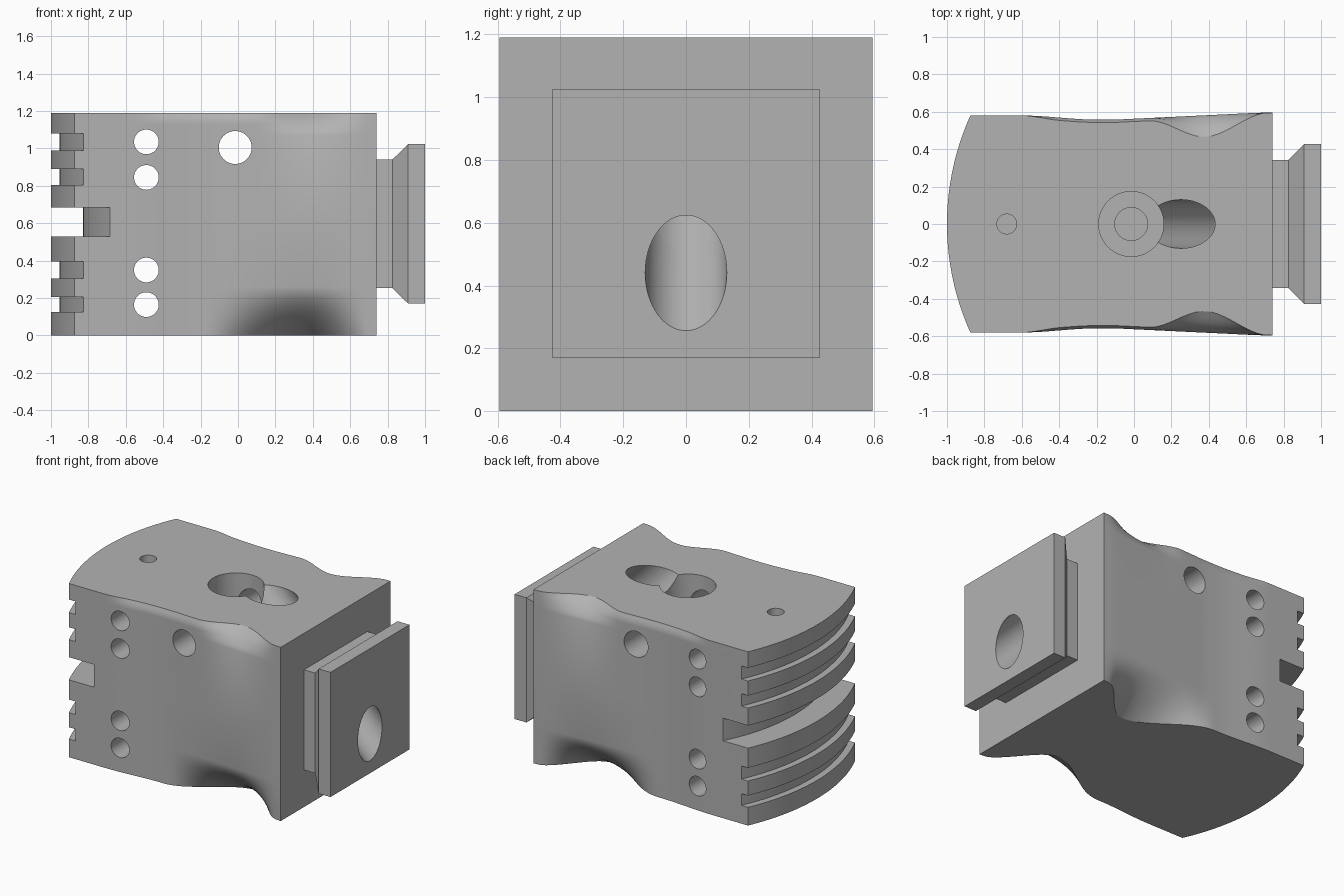
import bpy, bmesh, math
from mathutils import Matrix, Vector

if "Cube" in bpy.data.objects:
    bpy.data.objects.remove(bpy.data.objects["Cube"], do_unlink=True)

H = 1.19              # body height
ARC_X, ARC_R = 0.408, 1.408   # centre and radius of the curved end

grey = bpy.data.materials.new("machined_grey")
grey.use_nodes = True
colour = (0.45, 0.45, 0.45, 1)
grey.diffuse_color = colour
grey.node_tree.nodes["Principled BSDF"].inputs["Base Color"].default_value = colour


def make_object(name, bm):
    bmesh.ops.recalc_face_normals(bm, faces=bm.faces)
    mesh = bpy.data.meshes.new(name)
    bm.to_mesh(mesh)
    bm.free()
    mesh.materials.append(grey)
    obj = bpy.data.objects.new(name, mesh)
    bpy.context.collection.objects.link(obj)
    return obj


def loft(name, rings):
    """Skin a list of closed rings and cap both ends."""
    bm = bmesh.new()
    rows = [[bm.verts.new(p) for p in ring] for ring in rings]
    n = len(rows[0])
    for a, b in zip(rows, rows[1:]):
        for i in range(n):
            j = (i + 1) % n
            bm.faces.new((a[i], a[j], b[j], b[i]))
    bm.faces.new(rows[0])
    bm.faces.new(rows[-1])
    return make_object(name, bm)


def cylinder(name, start, end, radius, sides=48):
    start, end = Vector(start), Vector(end)
    axis = end - start
    bm = bmesh.new()
    turn = axis.to_track_quat('Z', 'Y').to_matrix().to_4x4()
    bmesh.ops.create_cone(bm, cap_ends=True, segments=sides, radius1=radius,
                          radius2=radius, depth=axis.length,
                          matrix=Matrix.Translation((start + end) / 2) @ turn)
    return make_object(name, bm)


def annulus(name, inner, outer, low, high, sides=160):
    """Ring-shaped cutter that trims everything beyond the inner radius."""
    bm = bmesh.new()
    profile = [(inner, low), (outer, low), (outer, high), (inner, high)]
    rows = []
    for k in range(sides):
        a = math.tau * k / sides
        rows.append([bm.verts.new((ARC_X + r * math.cos(a), r * math.sin(a), z))
                     for r, z in profile])
    for k in range(sides):
        a, b = rows[k], rows[(k + 1) % sides]
        for i in range(4):
            j = (i + 1) % 4
            bm.faces.new((a[i], a[j], b[j], b[i]))
    return make_object(name, bm)


def cut(target, cutter):
    cutter.hide_render = True
    mod = target.modifiers.new("cut", 'BOOLEAN')
    mod.operation = 'DIFFERENCE'
    mod.solver = 'EXACT'
    mod.object = cutter
    bpy.context.view_layer.objects.active = target
    bpy.ops.object.modifier_apply(modifier=mod.name)
    bpy.data.objects.remove(cutter, do_unlink=True)


def ease(a, b, x):
    t = min(1, max(0, (x - a) / (b - a)))
    return t * t * (3 - 2 * t)


def half_width(x, z):
    """Waisted side wall with hollows along the top and bottom edges."""
    y = 0.58 - 0.022 * ease(-0.6, -0.2, x) + 0.037 * max(0, min(1, (x + 0.1) / 0.77))
    low = ease(-0.17, 0.36, x) * (1 - ease(0.36, 0.72, x))
    high = ease(0.08, 0.38, x) * (1 - ease(0.38, 0.72, x))
    strip = ease(-0.6, -0.4, x) * (1 - ease(0.4, 0.72, x))
    y -= 0.27 * low * max(0, 1 - z / 0.26) ** 1.7
    y -= 0.10 * high * max(0, 1 - (H - z) / 0.12) ** 1.4
    y -= 0.015 * strip * max(0, 1 - (H - z) / 0.04)
    return y


# Body: waisted block lofted along x
heights = [0.026 * i for i in range(11)] + [0.6] + [H - 0.02 * i for i in range(6, -1, -1)]
stations = [-1.05, -0.6] + [-0.57 + 0.03 * i for i in range(43)] + [0.74]
body = loft("body", [[(x, half_width(x, z), z) for z in heights] +
                     [(x, -half_width(x, z), z) for z in reversed(heights)]
                     for x in stations])

# Curved end and its grooves
cut(body, annulus("end_trim", ARC_R, 2.5, -0.2, H + 0.2))
for low, high, depth in ((0.125, 0.205, 0.045), (0.305, 0.395, 0.045),
                         (0.53, 0.685, 0.17),
                         (0.805, 0.89, 0.045), (0.99, 1.08, 0.045)):
    cut(body, annulus("groove", ARC_R - depth, 2.4, low, high))

# Cross holes through the sides
for x, z, r in ((-0.49, 0.165, 0.066), (-0.49, 0.35, 0.066), (-0.49, 0.845, 0.066),
                (-0.49, 1.035, 0.066), (-0.015, 1.005, 0.088)):
    cut(body, cylinder("cross_hole", (x, -1, z), (x, 1, z), r))

# Holes in the top: stepped bore and small pin hole
for x, r, floor in ((-0.015, 0.174, 0.87), (-0.015, 0.088, 0.6), (-0.68, 0.053, 0.8)):
    cut(body, cylinder("top_hole", (x, 0, floor), (x, 0, 1.5), r))

# Mount: square neck flaring out to an end plate
mount = loft("mount", [[(x, s * a, 0.597 + s * b) for a, b in
                        ((-1, -1), (1, -1), (1, 1), (-1, 1))]
                       for x, s in ((0.74, 0.343), (0.825, 0.343),
                                    (0.91, 0.427), (1.0, 0.427))])

# Slanted bore from the end plate up to the top
for part in (body, mount):
    cut(part, cylinder("slanted_bore", (1.3, 0, 0.14), (0, 0, 1.44), 0.13, 64))

# Smooth the curved walls and keep hard edges
bpy.ops.object.select_all(action='DESELECT')
for part in (body, mount):
    part.select_set(True)
    bpy.context.view_layer.objects.active = part
bpy.ops.object.shade_smooth_by_angle(angle=math.radians(30))
